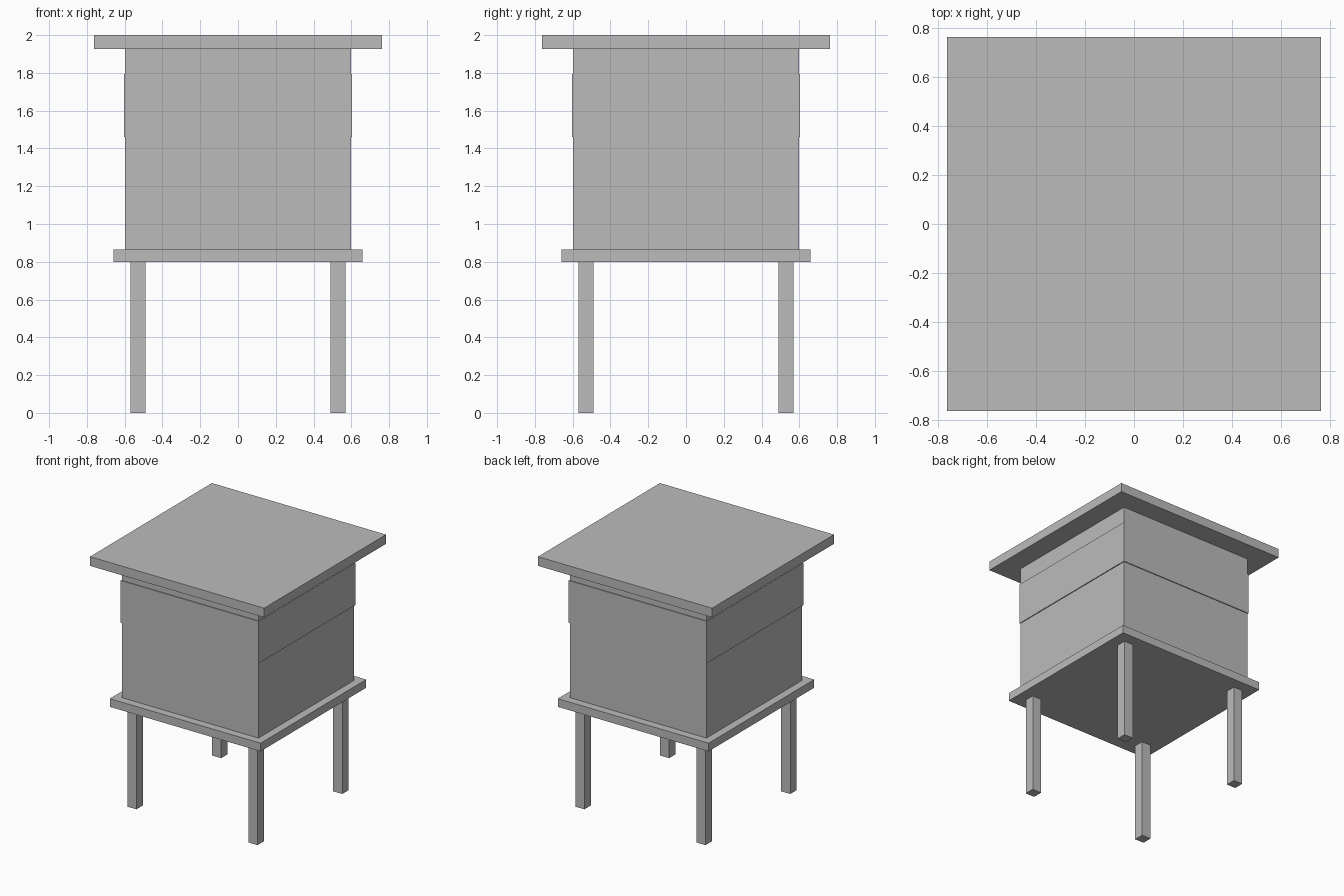
import bpy
import bmesh

if "Cube" in bpy.data.objects:
    bpy.data.objects.remove(bpy.data.objects["Cube"], do_unlink=True)

grey = bpy.data.materials.new("plain grey")
grey.use_nodes = True
colour = (0.5, 0.5, 0.5, 1)
grey.diffuse_color = colour
grey.node_tree.nodes["Principled BSDF"].inputs["Base Color"].default_value = colour


def box(name, half, z0, z1, x=0, y=0):
    """Square box from z0 to z1, centred on x, y."""
    mesh = bpy.data.meshes.new(name)
    bm = bmesh.new()
    bmesh.ops.create_cube(bm, size=1)
    bmesh.ops.scale(bm, vec=(2 * half, 2 * half, z1 - z0), verts=bm.verts)
    bmesh.ops.translate(bm, vec=(x, y, (z0 + z1) / 2), verts=bm.verts)
    bm.to_mesh(mesh)
    bm.free()
    mesh.materials.append(grey)
    bpy.context.collection.objects.link(bpy.data.objects.new(name, mesh))


# Stand: four legs under a platform
for front, y in (("front", -0.53), ("back", 0.53)):
    for side, x in (("left", 0.53), ("right", -0.53)):
        box(f"{front}_{side}_leg", 0.04, 0, 0.8, x, y)
box("platform", 0.66, 0.8, 0.865)

# Stacked boxes, the middle one slightly wider
box("lower_box", 0.597, 0.865, 1.46)
box("middle_box", 0.604, 1.46, 1.793)
box("upper_box", 0.597, 1.793, 1.927)

# Flat overhanging roof
box("roof", 0.762, 1.927, 2)
